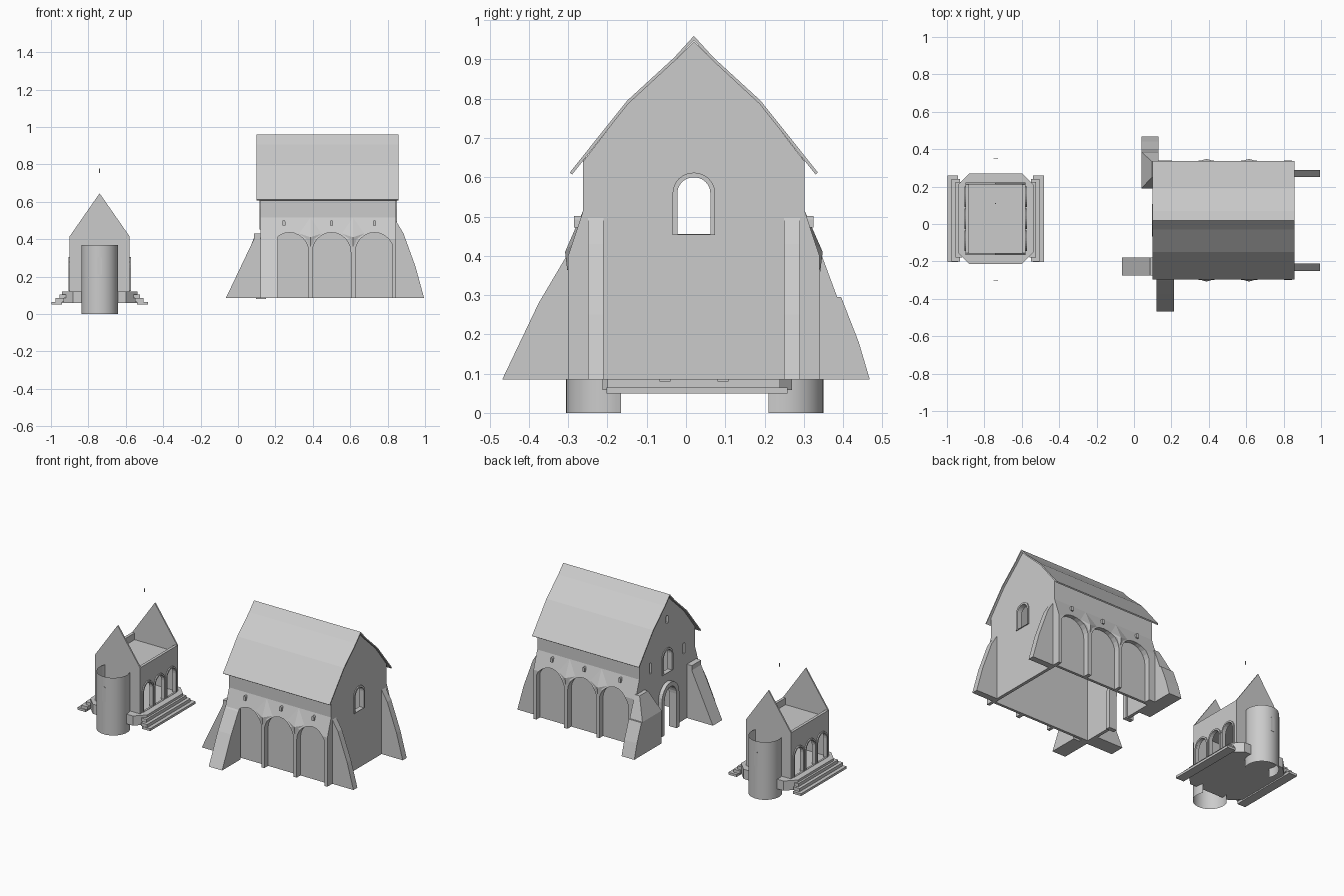
import bpy, bmesh, math

if "Cube" in bpy.data.objects:
    bpy.data.objects.remove(bpy.data.objects["Cube"])

CY = 0.02          # ridge line of the hall
SX, SY = -0.74, 0.028   # centre of the small chapel

def prism(name, pts, axis, a, b):
    """Extrude a 2D outline along an axis: x->(y,z), y->(x,z), z->(x,y)."""
    def co(p, d):
        return {'x': (d, p[0], p[1]), 'y': (p[0], d, p[1]), 'z': (p[0], p[1], d)}[axis]
    bm = bmesh.new()
    lo = [bm.verts.new(co(p, a)) for p in pts]
    hi = [bm.verts.new(co(p, b)) for p in pts]
    bm.faces.new(lo)
    bm.faces.new(hi[::-1])
    n = len(pts)
    for i in range(n):
        j = (i + 1) % n
        bm.faces.new((lo[i], hi[i], hi[j], lo[j]))
    return finish(name, bm)

def finish(name, bm):
    bmesh.ops.recalc_face_normals(bm, faces=bm.faces)
    me = bpy.data.meshes.new(name)
    bm.to_mesh(me)
    bm.free()
    ob = bpy.data.objects.new(name, me)
    bpy.context.collection.objects.link(ob)
    return ob

def box(name, x0, x1, y0, y1, z0, z1):
    return prism(name, [(x0, y0), (x1, y0), (x1, y1), (x0, y1)], 'z', z0, z1)

def hull(name, pts):
    bm = bmesh.new()
    for p in pts:
        bm.verts.new(p)
    bmesh.ops.convex_hull(bm, input=bm.verts)
    return finish(name, bm)

def arch(c, hw, z0, spring, apex, n=12):
    """Outline of an arched opening, slightly pointed."""
    pts = [(c - hw, z0), (c + hw, z0)]
    for i in range(n + 1):
        t = math.pi * i / n
        pts.append((c + hw * math.cos(t), spring + (apex - spring) * math.sin(t)))
    return pts

def cut(ob, cutters):
    bpy.context.view_layer.objects.active = ob
    for c in cutters:
        m = ob.modifiers.new('cut', 'BOOLEAN')
        m.operation = 'DIFFERENCE'
        m.solver = 'EXACT'
        m.object = c
        bpy.ops.object.modifier_apply(modifier=m.name)
        bpy.data.objects.remove(c)

def frame(name, c, hw, z0, spring, apex, w, axis, a, b):
    f = prism(name, arch(c, hw + w, z0 - w * 0.2, spring, apex + w), axis, a, b)
    cut(f, [prism('cutter', arch(c, hw, z0 - (w if z0 < .1 else 0), spring, apex), axis, a - .05, b + .05)])

def my(y):
    return 2 * CY - y

# ---------------- Hall: gable walls ----------------
half = [(-.30, .085), (-.30, .40), (-.262, .515), (-.262, .64), (-.15, .785), (-.02, .905), (CY, .945)]
gable = half + [(my(y), z) for y, z in half[-2::-1]]
east = prism('east_gable', gable, 'x', .825, .845)
west = prism('west_gable', gable, 'x', .12, .14)
for ob, x in ((east, .835), (west, .13)):
    cut(ob, [prism('cutter', arch(CY, .042, .455, .56, .60), 'x', x - .1, x + .1)])
    frame('gable_window_frame', CY, .042, .455, .56, .60, .012, 'x', x - .016, x + .016)
cut(west, [prism('cutter', arch(CY, .06, .05, .30, .37), 'x', .05, .2),
           prism('cutter', arch(CY, .012, .77, .81, .82, 6), 'x', .05, .2),
           prism('cutter', arch(-.15, .01, .51, .57, .58, 6), 'x', .05, .2),
           prism('cutter', arch(my(-.15), .01, .51, .57, .58, 6), 'x', .05, .2)])
frame('door_frame', CY, .06, .085, .30, .37, .028, 'x', .095, .15)

# ---------------- Hall: long walls with three blind arches ----------------
centers = (.275, .50, .73)
for side, f in (('front', lambda y: y), ('back', my)):
    y = sorted((f(-.262), f(-.245)))
    box(side + '_wall', .125, .84, y[0], y[1], .085, .65)
    prof = [(f(-.262), .085), (f(-.30), .085), (f(-.30), .40), (f(-.262), .515)]
    fac = prism(side + '_arcade', prof, 'x', .12, .845)
    y = sorted((f(-.35), f(-.262)))
    cut(fac, [prism('cutter', arch(c, .103, .05, .33, .435), 'y', y[0], y[1]) for c in centers])
    for c in (.3875, .615):   # faceted corbels over the piers
        hull(side + '_pier_facet', [(c - .06, f(-.29), .43), (c + .06, f(-.29), .43),
                                    (c, f(-.302), .36), (c, f(-.308), .41), (c, f(-.262), .515)])
    for c in (.245, .50, .73):
        y = sorted((f(-.285), f(-.262)))
        prism(side + '_slit_window', arch(c, .008, .472, .492, .502, 6), 'y', y[0], y[1])

# ---------------- Hall: roof ----------------
rh = [(-.296, .612), (-.15, .795), (-.03, .905), (CY, .96)]
ri = [(CY, .948), (-.028, .897), (-.147, .787), (-.290, .607)]
outer = rh + [(my(y), z) for y, z in rh[-2::-1]]
inner = [(my(y), z) for y, z in ri[::-1]] + ri[1:]
prism('hall_roof', outer + inner, 'x', .10, .858)

# ---------------- Hall: buttresses ----------------
for y0 in (-.25, .25):
    prism('east_buttress', [(.84, .085), (.995, .085), (.95, .25), (.885, .43), (.84, .505)], 'y', y0, y0 + .04)
prism('west_buttress', [(.13, .085), (-.065, .085), (.085, .40), (.085, .43), (.13, .43)], 'y', -.275, -.18)
prism('front_buttress', [(-.28, .085), (-.468, .085), (-.375, .28), (-.304, .40), (-.28, .43)], 'x', .12, .215)
hull('back_corner_buttress', [(x, y, z) for x in (.04, .13) for y, z in
                              ((.19, .085), (.468, .085), (.44, .18), (.395, .295), (.19, .295))])
hull('back_corner_buttress_cap', [(.04, .19, .295), (.04, .385, .295), (.13, .385, .295), (.13, .19, .295),
                                  (.095, .25, .43), (.13, .25, .43), (.095, .335, .43), (.13, .335, .43)])

# ---------------- Chapel: octagonal base and steps ----------------
X0, X1, Y0, Y1 = -.942, -.538, -.213, .27
c = .06
prism('chapel_base', [(X0 + c, Y0), (X1 - c, Y0), (X1, Y0 + c), (X1, Y1 - c),
                      (X1 - c, Y1), (X0 + c, Y1), (X0, Y1 - c), (X0, Y0 + c)], 'z', .058, .12)
for s in (-1, 1):
    for a, b, y0, y1, z0, z1 in ((.20, .258, -.203, .258, .05, .065), (.19, .235, -.20, .24, .065, .085),
                                 (.18, .215, -.18, .225, .085, .105)):
        xs = sorted((SX + s * a, SX + s * b))
        box('step', xs[0], xs[1], y0, y1, z0, z1)

# ---------------- Chapel: gables, arcaded side walls, flat deck ----------------
for nm, y in (('chapel_front_gable', -.165), ('chapel_back_gable', .212)):
    prism(nm, [(-.90, .12), (-.58, .12), (-.58, .415), (SX, .645), (-.90, .415)], 'y', y, y + .009)
for s in (-1, 1):
    xs = sorted((SX + s * .142, SX + s * .16))
    w = box('chapel_side_wall', xs[0], xs[1], -.16, .216, .12, .415)
    cs = [SY + d * .118 for d in (-1, 0, 1)]
    cut(w, [prism('cutter', arch(k, .045, .10, .245, .295, 10), 'x', xs[0] - .05, xs[1] + .05) for k in cs])
    fx = sorted((SX + s * .155, SX + s * .167))
    for k in cs:
        frame('arcade_trim', k, .045, .125, .245, .295, .01, 'x', fx[0], fx[1])
box('chapel_deck', -.89, -.59, -.16, .216, .36, .372)

# ---------------- Chapel: open round apses with slit windows ----------------
for nm, cy, s in (('front_apse', -.207, -1), ('back_apse', .252, 1)):
    bm = bmesh.new()
    n, prev = 28, None
    for i in range(n + 1):
        t = math.radians(-25 + 230 * i / n)
        x, y = SX + .098 * math.cos(t), cy + s * .098 * math.sin(t)
        cur = bm.verts.new((x, y, 0)), bm.verts.new((x, y, .37))
        if prev:
            fc = bm.faces.new((prev[0], cur[0], cur[1], prev[1]))
            fc.smooth = True
            if s < 0:
                fc.normal_flip()
        prev = cur
    me = bpy.data.meshes.new(nm)
    bm.to_mesh(me)
    bm.free()
    bpy.context.collection.objects.link(bpy.data.objects.new(nm, me))
    y = cy + s * .0965
    prism('apse_slit_window', arch(SX, .012, .21, .295, .307, 6), 'y', y - .002, y + .002)

# tiny floating finial above the chapel
box('finial', SX - .002, SX + .002, .108, .112, .755, .778)
